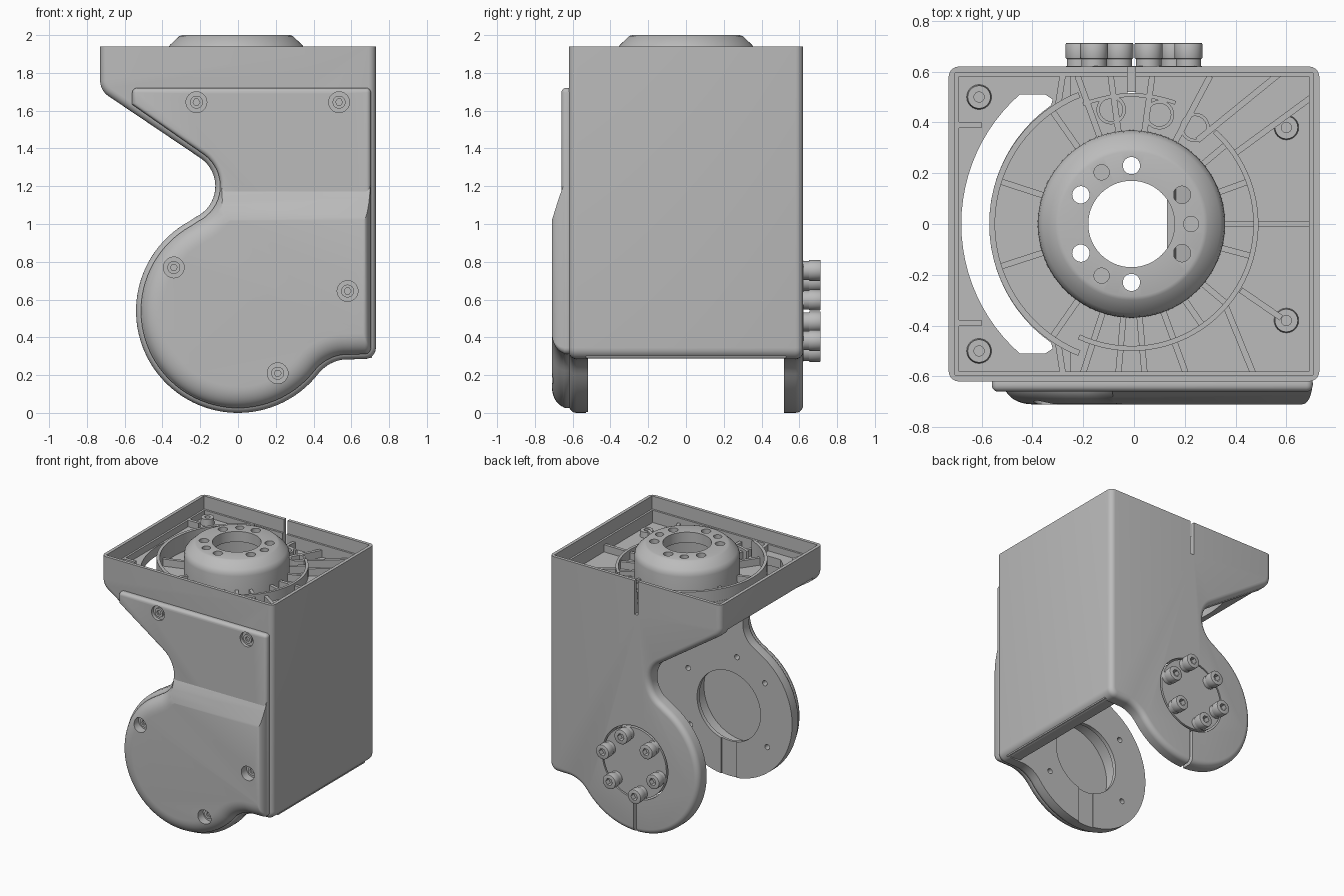
import bpy, bmesh
from math import sin, cos, radians, pi
from mathutils import Vector

if "Cube" in bpy.data.objects:
    bpy.data.objects.remove(bpy.data.objects["Cube"])

grey = bpy.data.materials.new("plain_grey")
grey.use_nodes = True
colour = (0.5, 0.5, 0.5, 1)
grey.diffuse_color = colour
grey.node_tree.nodes["Principled BSDF"].inputs["Base Color"].default_value = colour

HUB = (-0.01, 0)       # centre of the top hub
PIVOT = (0, 0.54)      # centre of the side discs, in x and z


def finish(name, bm):
    bmesh.ops.recalc_face_normals(bm, faces=bm.faces)
    mesh = bpy.data.meshes.new(name)
    bm.to_mesh(mesh)
    bm.free()
    mesh.materials.append(grey)
    ob = bpy.data.objects.new(name, mesh)
    bpy.context.collection.objects.link(ob)
    return ob


def activate(ob):
    bpy.ops.object.select_all(action='DESELECT')
    ob.select_set(True)
    bpy.context.view_layer.objects.active = ob


def arc(c, r, a0, a1, n=24):
    angles = [radians(a0 + (a1 - a0) * i / n) for i in range(n + 1)]
    return [(c[0] + r * cos(a), c[1] + r * sin(a)) for a in angles]


def circle(c, r, n=32):
    return arc(c, r, 0, 360, n)[:-1]


def polar(c, r, a):
    return arc(c, r, a, a, 1)[0]


def rect(x0, x1, y0, y1):
    return [(x0, y0), (x1, y0), (x1, y1), (x0, y1)]


def loft_mesh(layers, axis):
    """Skin matching 2D outlines stacked along y or z, capped at both ends."""
    bm = bmesh.new()
    place = (lambda u, v, h: (u, h, v)) if axis == 'y' else (lambda u, v, h: (u, v, h))
    loops = [[bm.verts.new(place(u, v, h)) for u, v in pts] for pts, h in layers]
    bm.faces.new(loops[0])
    bm.faces.new(loops[-1])
    for a, b in zip(loops, loops[1:]):
        for i in range(len(a)):
            j = (i + 1) % len(a)
            bm.faces.new((a[i], a[j], b[j], b[i]))
    return bm


def prism(name, pts, lo, hi, axis='z'):
    return finish(name, loft_mesh([(pts, lo), (pts, hi)], axis))


def lathe(name, profile, c, n=64):
    """Spin a closed (radius, z) loop around a vertical axis."""
    bm = bmesh.new()
    rings = [[bm.verts.new((c[0] + r * cos(2 * pi * k / n), c[1] + r * sin(2 * pi * k / n), z))
              for r, z in profile] for k in range(n)]
    for k in range(n):
        p, q = rings[k], rings[(k + 1) % n]
        for i in range(len(profile)):
            j = (i + 1) % len(profile)
            bm.faces.new((p[i], p[j], q[j], q[i]))
    return finish(name, bm)


def apply_modifier(ob, mod):
    activate(ob)
    bpy.ops.object.modifier_apply(modifier=mod.name)


def bevel(ob, width, segments=5):
    mod = ob.modifiers.new("round", 'BEVEL')
    mod.width, mod.segments = width, segments
    mod.limit_method, mod.angle_limit = 'ANGLE', radians(60)
    apply_modifier(ob, mod)


def cut(ob, pts, lo, hi, axis='z'):
    tool = prism("cutter", pts, lo, hi, axis)
    tool.hide_render = True
    mod = ob.modifiers.new("cut", 'BOOLEAN')
    mod.operation, mod.solver, mod.object = 'DIFFERENCE', 'EXACT', tool
    apply_modifier(ob, mod)
    bpy.data.objects.remove(tool)


def join(name, parts):
    activate(parts[0])
    for p in parts:
        p.select_set(True)
    bpy.ops.object.join()
    parts[0].name = name


def side_outline(d, right, top):
    """Neck and disc outline, inset by d (by right at the +x edge), below the top points."""
    r = max(0.06 - right, 0.01)
    return (top + arc((-0.3, 1.2), 0.18 + d, 55, -65, 16)
            + arc(PIVOT, 0.54 - d, 115, 322, 56)[1:]
            + arc((0.583, 0.084), 0.2 + d, 140, 96, 8)
            + arc((0.73 - right - r, 0.285 + d + r), r, 270, 360, 6))


# Main housing: one extruded side outline, hollowed above and below
corner = arc((-0.63, 1.76), 0.1, 180, 235, 8)
body = prism("housing", side_outline(0, 0, [(0.73, 2.05), (-0.73, 2.05)] + corner), -0.62, 0.62, 'y')
bevel(body, 0.04)
cut(body, rect(-1, 1, -1, 1), 1.94, 2.2)
cut(body, rect(-1, 0.69, -0.52, 0.52), -0.5, 1.69)
cut(body, rect(-1, -0.2, -0.52, 0.52), 1.5, 1.72)
cut(body, rect(-0.705, 0.705, -0.595, 0.595), 1.84, 2.1)
cut(body, rect(-0.69, 0.69, -0.58, 0.58), 1.79, 1.9)
cut(body, rect(-0.25, 0.69, -0.58, 0.58), 1.745, 1.85)
cut(body, circle(HUB, 0.55, 64), 1.745, 1.86)
cut(body, circle(HUB, 0.345, 64), 1.6, 1.8)
slot = (arc((0, 0), 0.68, 131.4, 228.6) + [(-0.35, -0.51), (-0.32, -0.49)]
        + arc((0, 0), 0.57, 235, 125) + [(-0.32, 0.49), (-0.35, 0.51)])
cut(body, slot, 1.6, 1.86)
# Back slits, back disc opening, front bearing opening and the hollow behind it
cut(body, rect(-0.025, 0.005, 1.68, 2), 0.5, 0.7, 'y')
cut(body, rect(-0.012, 0.012, -0.1, 0.3), 0.5, 0.7, 'y')
cut(body, circle(PIVOT, 0.28, 64), 0.5, 0.7, 'y')
cut(body, circle(PIVOT, 0.27, 64), -0.7, -0.5, 'y')
cut(body, circle(PIVOT, 0.33, 64), -0.7, -0.55, 'y')
cut(body, rect(-0.065, 0.065, -0.1, 0.35), -0.53, -0.5, 'y')
for a in (30, 100, 140, 215, 325):
    cut(body, circle(polar(PIVOT, 0.4, a), 0.02, 16), -0.57, -0.5, 'y')

# Curved inner wall that clears the swinging part
outer = [(0.71, 0.29)] + arc(PIVOT, 0.65, -22, 78, 30) + [(0.13, 1.7)]
inner = [(0.16, 1.7)] + arc(PIVOT, 0.68, 76, -18, 30) + [(0.71, 0.33)]
prism("inner_wall", outer + inner, -0.53, 0.53, 'y')

# Front cover: thin upper panel
panel_top = [(0.704, 1.72), (-0.56, 1.72), (-0.56, 1.632)]
panel = prism("cover_panel", side_outline(0.026, 0.026, panel_top), -0.66, -0.60, 'y')
bevel(panel, 0.025)

# Front cover: thick lower bulge with a broad soft edge and a sloped top
layers = []
for t in [None] + list(range(0, 91, 10)):
    s = 0 if t is None else 1 - cos(radians(t))
    y = -0.60 if t is None else -0.63 - 0.08 * sin(radians(t))
    d, right = 0.028 + 0.11 * s, 0.028 + 0.04 * s
    layers.append((side_outline(d, right, [(0.73 - right, 1.5), (-0.4, 1.5)]), y))
bm = loft_mesh(layers, 'y')
bmesh.ops.recalc_face_normals(bm, faces=bm.faces)
for co, no in (((0, -0.71, 1.02), (0, -0.16, 0.05)), ((0, -0.695, 1.08), (0, -0.16, 0.06)),
               ((0, -0.71, 1.045), (0, -0.12, 0.03)), ((0, -0.66, 1.2), (0, 0, 1))):
    sliced = bmesh.ops.bisect_plane(bm, geom=bm.verts[:] + bm.edges[:] + bm.faces[:],
                                    plane_co=Vector(co), plane_no=Vector(no).normalized(),
                                    clear_outer=True)
    rim = [e for e in sliced["geom_cut"] if isinstance(e, bmesh.types.BMEdge) and e.is_boundary]
    bmesh.ops.holes_fill(bm, edges=rim, sides=0)
bulge = finish("cover_bulge", bm)
for ob in (panel, bulge):
    cut(ob, circle(PIVOT, 0.33, 64), -0.69, -0.5, 'y')

# Cover screws in round recesses
screws = []
for c, floor in (((-0.22, 1.645), -0.635), ((0.535, 1.645), -0.635), ((-0.34, 0.77), -0.645),
                 ((0.58, 0.645), -0.645), ((0.21, 0.21), -0.645)):
    for ob in (panel, bulge):
        cut(ob, circle(c, 0.055), -0.8, floor, 'y')
    head = prism("cover_screw", circle(c, 0.034), floor - 0.015, floor + 0.02, 'y')
    cut(head, circle(c, 0.018, 6), -0.8, floor, 'y')
    screws.append(head)
join("cover_screws", screws)

# Back drive disc with six socket screws
prism("back_disc", circle(PIVOT, 0.268, 64), 0.53, 0.622, 'y')
bolts = []
for k in range(6):
    c = polar(PIVOT, 0.222, 15 + 60 * k)
    head = prism("bolt", circle(c, 0.055), 0.65, 0.713, 'y')
    bevel(head, 0.005, 2)
    cut(head, circle(c, 0.028, 6), 0.675, 0.8, 'y')
    bolts += [head, prism("washer", circle(c, 0.05), 0.6, 0.652, 'y')]
join("back_bolts", bolts)

# Raised top hub with bolt holes
hub = lathe("top_hub", [(0.17, 2.0), (0.285, 2.0), (0.3, 1.995), (0.35, 1.948), (0.363, 1.93),
                        (0.368, 1.905), (0.37, 1.69), (0.335, 1.69), (0.325, 1.88), (0.28, 1.92),
                        (0.17, 1.92)], HUB, 96)
for k in range(6):
    cut(hub, circle(polar(HUB, 0.23, 30 + 60 * k), 0.034), 1.8, 2.1)
for k in range(3):
    cut(hub, circle(polar(HUB, 0.235, 120 * k), 0.03), 1.95, 2.1)


# Ribs on the sunken floor
def rib(p, q, w=0.012, top=1.8):
    p, q = Vector(p), Vector(q)
    n = (q - p).orthogonal().normalized() * w
    return prism("rib", [p + n, q + n, q - n, p - n], 1.73, top)


def band(r0, r1, a0, a1, top):
    return prism("band", arc(HUB, r1, a0, a1, 48) + arc(HUB, r0, a1, a0, 48), 1.73, top)


ribs = [band(0.537, 0.56, 112, 248, 1.88), band(0.48, 0.5, -115, 48, 1.82),
        band(0.5, 0.515, 70, 112, 1.8)]
for a, r in ((0, 0.7), (20, 0.49), (40, 0.49), (62, 0.66), (82, 0.6), (98, 0.6), (110, 0.62),
             (125, 0.55), (162, 0.55), (198, 0.55), (235, 0.55), (252, 0.62), (265, 0.59),
             (275, 0.59), (290, 0.62), (305, 0.49), (320, 0.49), (345, 0.49)):
    ribs.append(rib(polar(HUB, 0.355, a), polar(HUB, r, a)))
for p, q in (((0.25, 0.33), (0.57, 0.59)), ((0.4, 0.28), (0.7, 0.5)),
             ((0.42, -0.26), (0.58, -0.37)), ((0.36, -0.32), (0.47, -0.59))):
    ribs.append(rib(p, q))
for s in (-1, 1):
    ribs += [rib((-0.7, s * 0.39), (-0.6, s * 0.39), top=1.84),
             rib((-0.3, s * 0.46), (-0.28, s * 0.59), top=1.84)]
join("floor_ribs", ribs)

# Screw bosses and small pockets on the floor
bosses = [lathe("boss", [(0.02, top), (0.045, top), (0.05, top - 0.06), (0.02, top - 0.06)], c, 24)
          for c, top in (((-0.61, 0.5), 1.84), ((-0.61, -0.5), 1.84),
                         ((0.6, 0.38), 1.79), ((0.6, -0.38), 1.79))]
bosses += [lathe("pocket", [(0.045, 1.8), (0.058, 1.8), (0.058, 1.73), (0.045, 1.73)], c, 24)
           for c in ((-0.09, 0.45), (0.1, 0.43), (0.24, 0.38))]
join("floor_bosses", bosses)

# Smooth shading with sharp edges kept
for ob in [o for o in bpy.context.scene.objects if o.type == 'MESH' and grey.name in o.data.materials]:
    activate(ob)
    bpy.ops.object.shade_smooth_by_angle(angle=radians(32))
